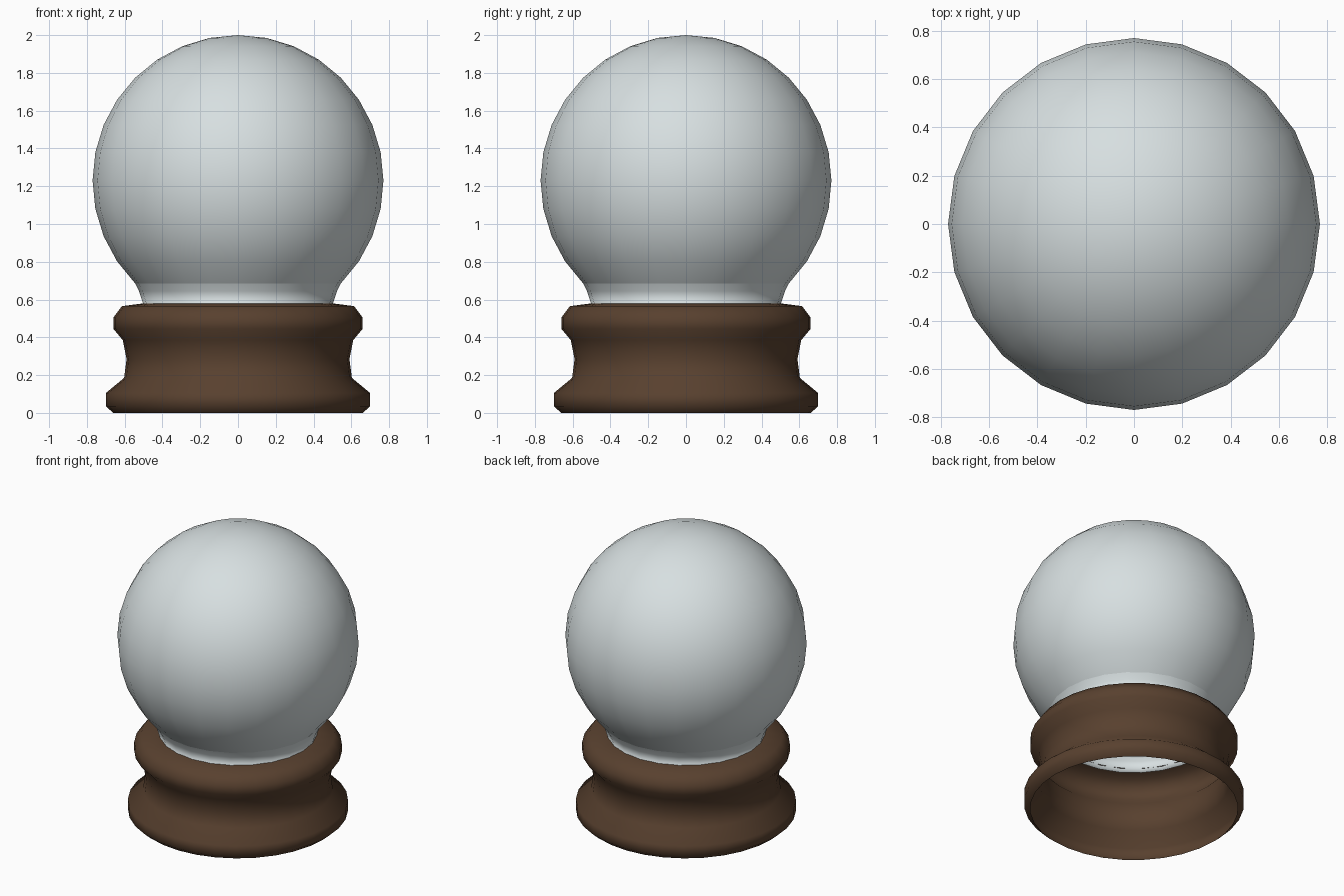
import bpy
import bmesh
from math import sin, cos, pi, tau

cube = bpy.data.objects.get("Cube")
if cube:
    bpy.data.objects.remove(cube)


def make_material(name, rgb, roughness):
    mat = bpy.data.materials.new(name)
    mat.use_nodes = True
    color = (*rgb, 1.0)
    mat.diffuse_color = color
    shader = mat.node_tree.nodes["Principled BSDF"]
    shader.inputs["Base Color"].default_value = color
    shader.inputs["Roughness"].default_value = roughness
    return mat


def lathe(name, profile, sides, mat):
    """Turn a (radius, height) profile, listed from top to bottom, about z."""
    bm = bmesh.new()
    rings = []
    for radius, height in profile:
        count = sides if radius > 0 else 1
        rings.append([bm.verts.new((radius * cos(tau * i / sides),
                                    radius * sin(tau * i / sides), height))
                      for i in range(count)])
    for upper, lower in zip(rings, rings[1:]):
        for i in range(sides):
            j = (i + 1) % sides
            if len(upper) == 1:
                bm.faces.new((upper[0], lower[i], lower[j]))
            else:
                bm.faces.new((upper[i], lower[i], lower[j], upper[j]))
    for face in bm.faces:
        face.smooth = True
    mesh = bpy.data.meshes.new(name)
    bm.to_mesh(mesh)
    bm.free()
    mesh.materials.append(mat)
    obj = bpy.data.objects.new(name, mesh)
    bpy.context.collection.objects.link(obj)
    return obj


glass = make_material("pale glass", (0.68, 0.74, 0.75), 0.3)
wood = make_material("dark wood", (0.098, 0.052, 0.028), 0.6)

# Glass ball, open where it meets the neck
radius, center = 0.77, 1.23
ball = [(radius * sin(pi * k / 16), center + radius * cos(pi * k / 16))
        for k in range(13)]
lathe("glass_globe", ball, 24, glass)

# Tapered neck with a small flange tucked under the base's top
neck = [ball[-1], (0.524, 0.645), (0.503, 0.58), (0.53, 0.565)]
lathe("glass_neck", neck, 24, glass)

# Turned wooden base, a hollow shell open at both ends
base = [(0.5, 0.58), (0.615, 0.565), (0.66, 0.505), (0.66, 0.445),
        (0.61, 0.385), (0.59, 0.285), (0.603, 0.185), (0.70, 0.105),
        (0.70, 0.035), (0.66, 0.0)]
lathe("wooden_base", base, 32, wood)
